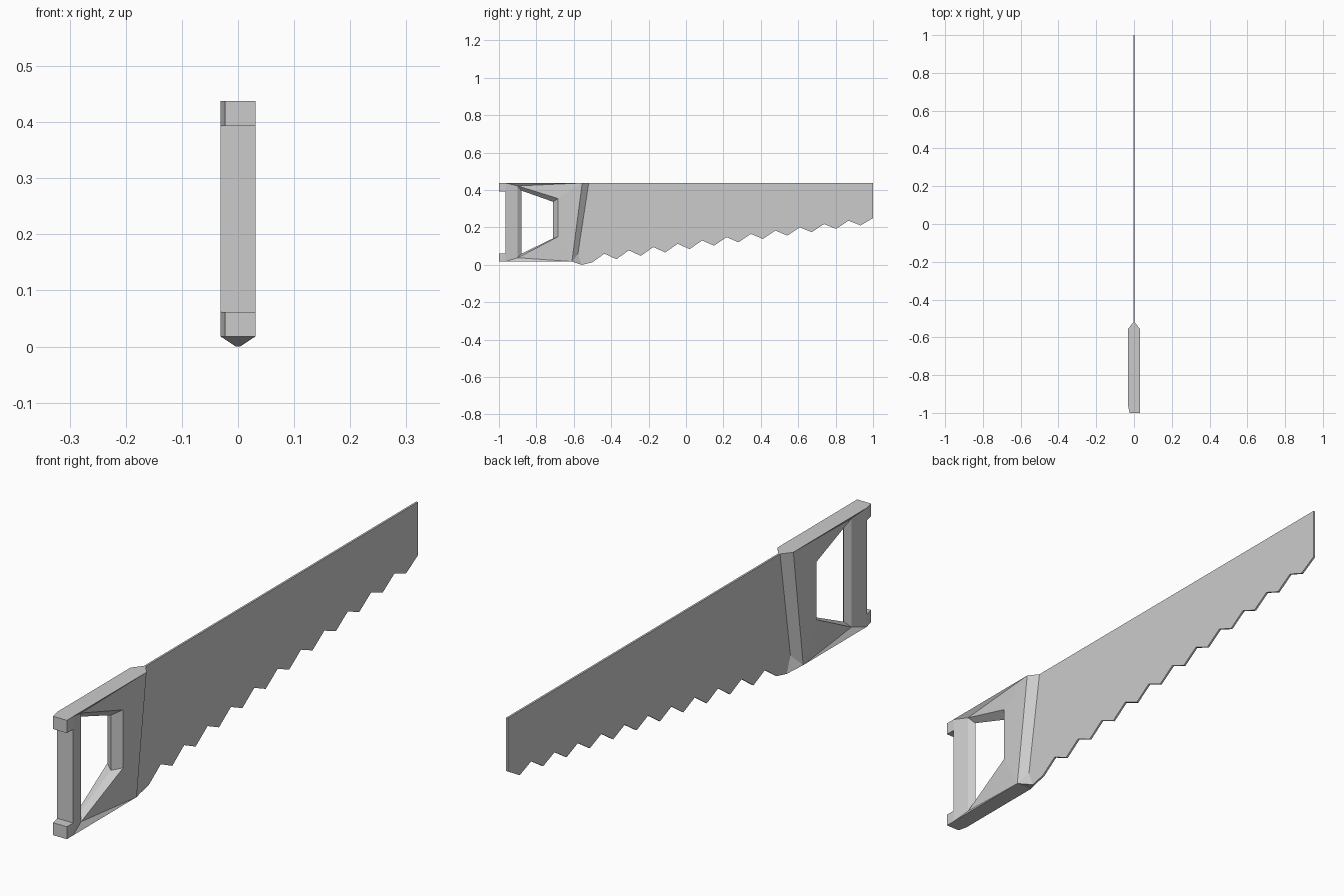
import bpy, bmesh

if "Cube" in bpy.data.objects:
    bpy.data.objects.remove(bpy.data.objects["Cube"])

HALF = 0.031      # half width of handle
THIN = 0.0035     # half thickness of blade


def finish(name, bm):
    bmesh.ops.recalc_face_normals(bm, faces=bm.faces[:])
    mesh = bpy.data.meshes.new(name)
    bm.to_mesh(mesh)
    bm.free()
    obj = bpy.data.objects.new(name, mesh)
    bpy.context.collection.objects.link(obj)
    return obj


# shared front edge of the handle where the blade enters
ridge = [(-0.52, 0.438), (-0.578, 0.057), (-0.557, 0.0)]

# blade: extruded profile with repeated teeth
profile = [ridge[0], (1.0, 0.438), (1.0, 0.25)]
for k in range(10, -1, -1):
    profile.append((-0.372 + 0.1305 * k, 0.030 + 0.0181 * k))
    profile.append((-0.436 + 0.1305 * k, 0.060 + 0.0176 * k))
profile += [(-0.502, 0.013), ridge[2], ridge[1]]
bm = bmesh.new()
face = bm.faces.new([bm.verts.new((-THIN, y, z)) for y, z in profile])
ext = bmesh.ops.extrude_face_region(bm, geom=[face])
bmesh.ops.translate(bm, vec=(2 * THIN, 0, 0),
                    verts=[v for v in ext["geom"] if isinstance(v, bmesh.types.BMVert)])
finish("blade", bm)

# handle: outline with two horns, grip and bevelled hand hole
outline = [(-0.555, 0.438), (-0.965, 0.438), (-1, 0.438), (-1, 0.393), (-0.965, 0.393),
           (-0.965, 0.062), (-1, 0.062), (-1, 0.018), (-0.965, 0.018), (-0.61, 0.018)]
hole = [(-0.685, 0.355), (-0.90, 0.422), (-0.90, 0.038), (-0.685, 0.150)]
hole_x = [HALF, 0.017, 0.017, HALF]
inner = [(-0.71, 0.337), (-0.88, 0.397), (-0.88, 0.060), (-0.71, 0.142)]

bm = bmesh.new()
mid = [bm.verts.new((0, y, z)) for y, z in inner]
sides = []
for s in (1, -1):
    # the horns have a small chamfer on the left side only
    o = [bm.verts.new((-0.023 if s < 0 and y == -1 else s * HALF, y, z)) for y, z in outline]
    h = [bm.verts.new((s * x, y, z)) for x, (y, z) in zip(hole_x, hole)]
    r = [bm.verts.new((s * THIN, y, z)) for y, z in ridge]
    sides.append((o, r))
    for f in [(o[1], o[2], o[3], o[4]), (o[5], o[6], o[7], o[8]),       # horns
              (o[1], o[4], h[1]), (o[0], o[1], h[1]), (o[0], h[1], h[0]),  # top rail
              (o[4], o[5], h[2], h[1]),                                  # grip
              (o[5], o[8], h[2]), (o[8], o[9], h[2]), (o[9], h[3], h[2]),  # bottom rail
              (o[0], h[0], h[3], o[9]),                                  # web
              (o[0], r[0], r[1], o[9]), (o[9], r[1], r[2])]:             # front chamfer
        bm.faces.new(f)
    for i in range(4):                                                   # hole bevel
        j = (i + 1) % 4
        bm.faces.new((h[i], h[j], mid[j], mid[i]))

# bridge both sides around the rim
(oa, ra), (ob, rb) = sides
loop_a = oa + [ra[2], ra[1], ra[0]]
loop_b = ob + [rb[2], rb[1], rb[0]]
for i in range(len(loop_a)):
    j = (i + 1) % len(loop_a)
    bm.faces.new((loop_a[i], loop_a[j], loop_b[j], loop_b[i]))
finish("handle", bm)
